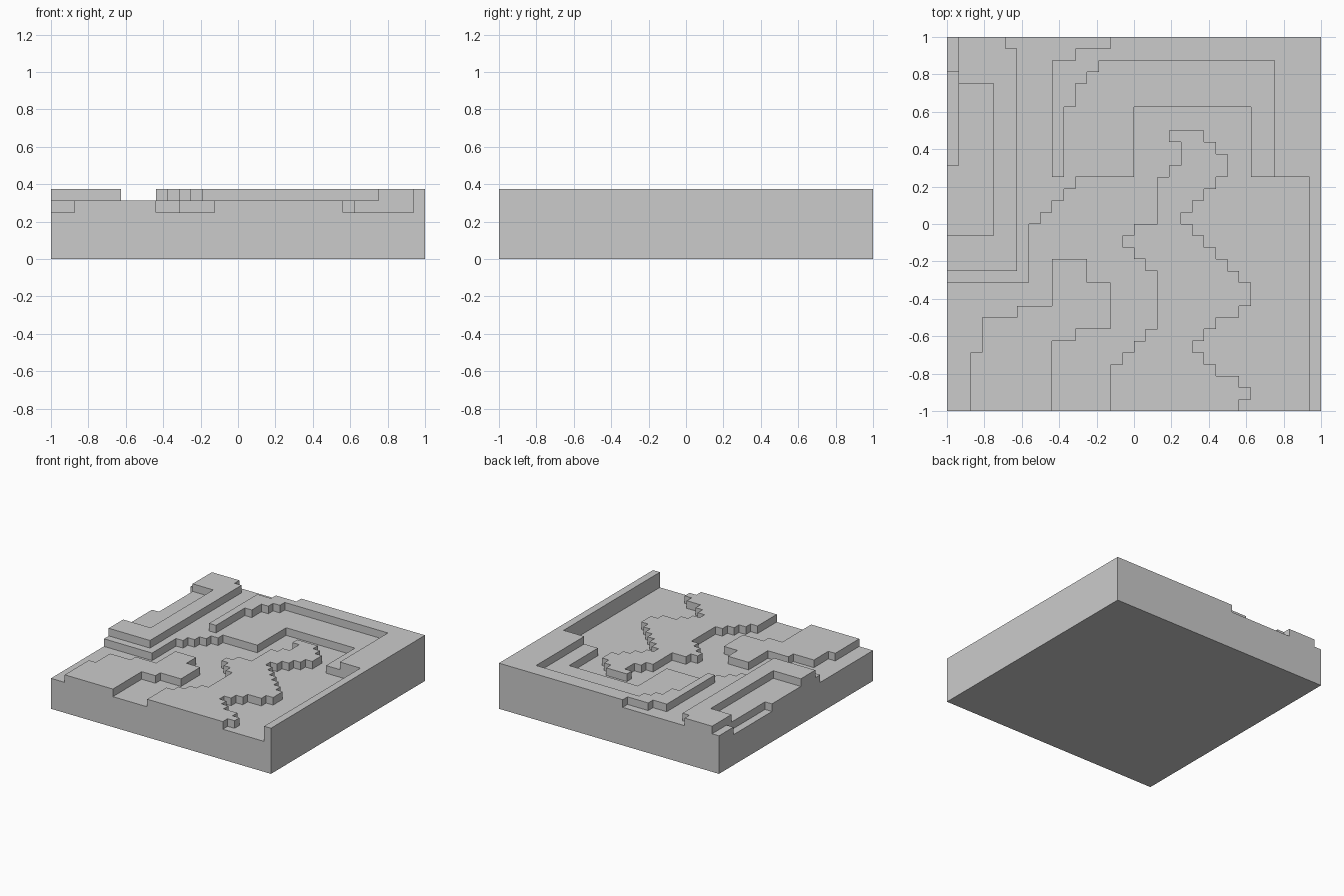
import bpy, bmesh, math

if "Cube" in bpy.data.objects:
    bpy.data.objects.remove(bpy.data.objects["Cube"])

N, U = 32, 1 / 16          # cells per side, cell size (also the step height)
LEVELS = [0, 4, 5, 6]      # ground, basin, terrace, ridge

# Stepped outlines in cells: corner pairs, each joined by an x move then a y move
terrace = [(0, 11), (7, 16), (8, 17), (9, 18), (10, 19), (11, 20), (16, 26),
           (26, 20), (31, 0), (32, 32)]
right_ridge = [(31, 0), (32, 32), (14, 31), (11, 30), (9, 20), (10, 26),
               (11, 28), (12, 29), (13, 30), (28, 20)]
left_ridge = [(0, 12), (6, 31), (5, 32)]
left_pit = [(0, 15), (4, 28)]
left_ledge = [(0, 21), (1, 29)]
corner_step = [(0, 29), (1, 32)]
small_island = [(9, 0), (2, 5), (3, 8), (6, 9), (9, 13), (12, 11), (14, 7), (11, 6)]
long_island = [(25, 0), (14, 4), (15, 5), (16, 6), (17, 7), (18, 12), (17, 13),
               (16, 14), (15, 15), (16, 16), (18, 20), (19, 21), (20, 23),
               (19, 24), (22, 23), (23, 22), (24, 20), (23, 19), (22, 18),
               (21, 17), (20, 16), (21, 15), (22, 14), (23, 13), (24, 12),
               (25, 11), (26, 9), (25, 8), (23, 7), (22, 6), (21, 5), (22, 4),
               (23, 3), (25, 2), (26, 1)]

height = [[4] * N for _ in range(N)]


def paint(outline, level):
    """Set every cell inside a stepped outline to a level."""
    # the vertical edges are enough for an even-odd inside test
    edges = []
    for i, (x, y) in enumerate(outline):
        edges.append((x, outline[i - 1][1], y))
    for cx in range(N):
        for cy in range(N):
            hits = sum(x > cx + .5 and min(a, b) < cy + .5 < max(a, b)
                       for x, a, b in edges)
            if hits % 2:
                height[cx][cy] = level


for outline, level in ((terrace, 5), (right_ridge, 6), (left_ridge, 6),
                       (left_pit, 5), (left_ledge, 4), (corner_step, 5),
                       (small_island, 5), (long_island, 5)):
    paint(outline, level)

bm = bmesh.new()
cache = {}


def vert(p):
    if p not in cache:
        cache[p] = bm.verts.new((p[0] * U - 1, p[1] * U - 1, p[2] * U))
    return cache[p]


def quad(*pts):
    bm.faces.new([vert(p) for p in pts])


def level_at(x, y):
    return height[x][y] if 0 <= x < N and 0 <= y < N else 0


# Tops, underside and the step walls of each cell
for x in range(N):
    for y in range(N):
        h = height[x][y]
        ring = [(x, y), (x + 1, y), (x + 1, y + 1), (x, y + 1)]
        quad(*[(a, b, h) for a, b in ring])
        quad(*[(a, b, 0) for a, b in reversed(ring)])
        for k, (dx, dy) in enumerate(((0, -1), (1, 0), (0, 1), (-1, 0))):
            low = level_at(x + dx, y + dy)
            p, q = ring[k], ring[(k + 1) % 4]
            for z0, z1 in zip(LEVELS, LEVELS[1:]):
                if low <= z0 and z1 <= h:
                    quad((*p, z0), (*q, z0), (*q, z1), (*p, z1))

# Merge the coplanar cells into clean flat faces
bmesh.ops.dissolve_limit(bm, angle_limit=math.radians(1),
                         verts=bm.verts[:], edges=bm.edges[:])
mesh = bpy.data.meshes.new("terraced_ground")
bm.to_mesh(mesh)
bm.free()
bpy.context.collection.objects.link(bpy.data.objects.new("terraced_ground", mesh))
